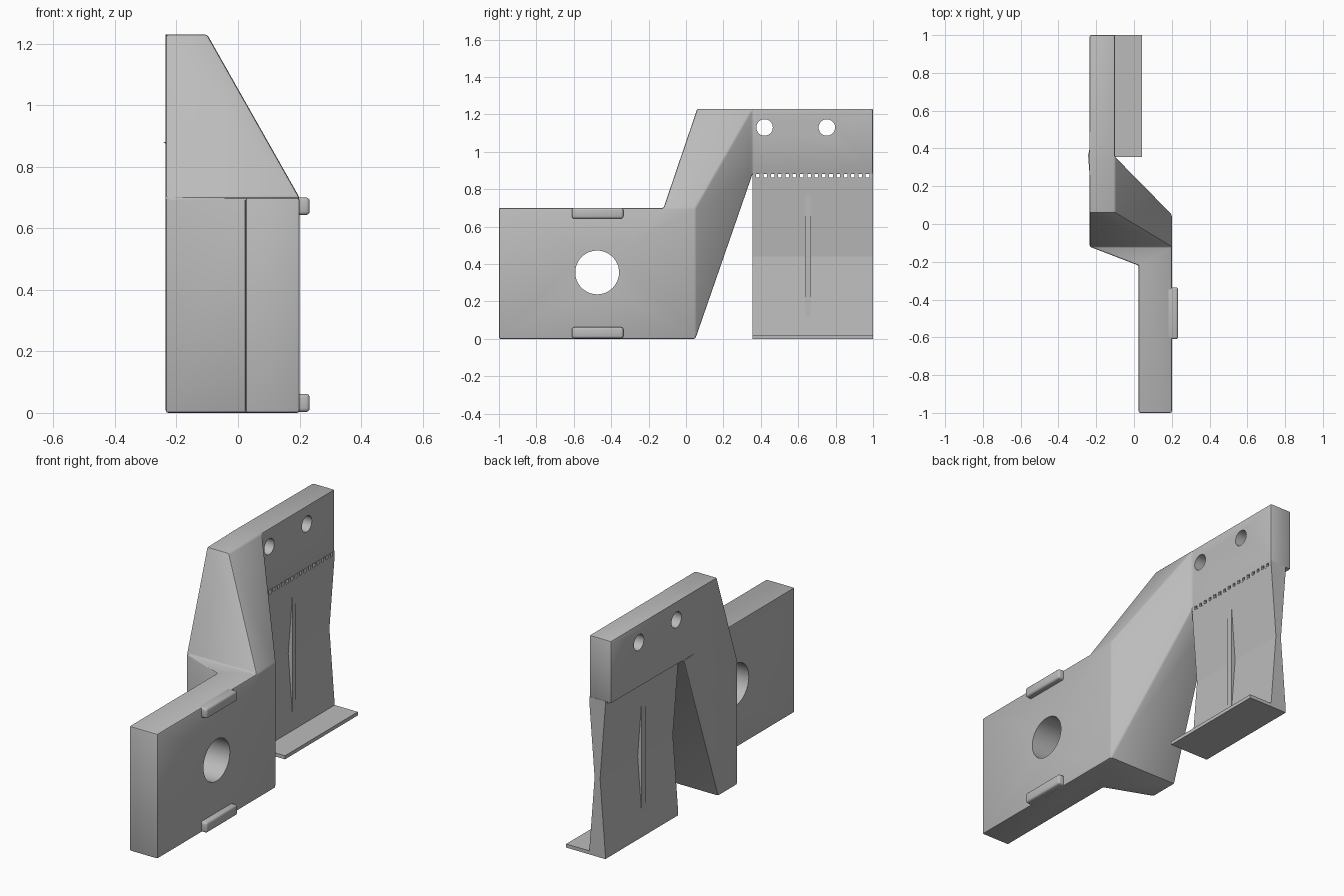
import bpy, bmesh, math
from mathutils import Matrix, Vector

cube = bpy.data.objects.get("Cube")
if cube:
    bpy.data.objects.remove(cube)

grey = bpy.data.materials.new("light_grey")
grey.use_nodes = True
COLOUR = (0.5, 0.5, 0.5, 1)
grey.diffuse_color = COLOUR
grey.node_tree.nodes["Principled BSDF"].inputs["Base Color"].default_value = COLOUR


def make_object(name, bm):
    bmesh.ops.recalc_face_normals(bm, faces=bm.faces)
    mesh = bpy.data.meshes.new(name)
    bm.to_mesh(mesh)
    bm.free()
    mesh.materials.append(grey)
    obj = bpy.data.objects.new(name, mesh)
    bpy.context.collection.objects.link(obj)
    return obj


def add_box(bm, xs, ys, zs):
    size = [b - a for a, b in (xs, ys, zs)]
    mid = [(a + b) / 2 for a, b in (xs, ys, zs)]
    bmesh.ops.create_cube(bm, size=1, matrix=Matrix.Translation(mid) @ Matrix.Diagonal((*size, 1)))


def box(name, xs, ys, zs):
    bm = bmesh.new()
    add_box(bm, xs, ys, zs)
    return make_object(name, bm)


def prism(name, points, offset):
    """Extrude a closed 3D outline along an offset."""
    bm = bmesh.new()
    face = bm.faces.new([bm.verts.new(p) for p in points])
    new = bmesh.ops.extrude_face_region(bm, geom=[face])["geom"]
    bmesh.ops.translate(bm, vec=offset, verts=[v for v in new if isinstance(v, bmesh.types.BMVert)])
    return make_object(name, bm)


def apply_modifier(obj, kind, **settings):
    mod = obj.modifiers.new(kind.lower(), kind)
    for key, value in settings.items():
        setattr(mod, key, value)
    bpy.context.view_layer.objects.active = obj
    bpy.ops.object.modifier_apply(modifier=mod.name)


def combine(obj, other, operation):
    apply_modifier(obj, "BOOLEAN", object=other, operation=operation, solver="EXACT")
    bpy.data.objects.remove(other)


def shade(obj):
    bpy.ops.object.select_all(action="DESELECT")
    obj.select_set(True)
    bpy.context.view_layer.objects.active = obj
    bpy.ops.object.shade_smooth_by_angle(angle=math.radians(30))


# Main dimensions
LEFT, RIGHT, UPPER_RIGHT = -0.235, 0.2, -0.1
LOW, HIGH, UNDER = 0.7, 1.23, 0.88
FRONT, BEND, JOIN = -0.12, 0.05, 0.355

# Slanted transition, the hull of its corner points
bm = bmesh.new()
corners = [(x, y, 0) for x in (LEFT, RIGHT) for y in (FRONT, BEND)]
corners += [(LEFT, FRONT, LOW), (RIGHT, FRONT, LOW), (RIGHT, BEND, LOW)]
for x in (LEFT, UPPER_RIGHT):
    corners += [(x, 0.06, HIGH), (x, JOIN, HIGH), (x, JOIN, UNDER)]
for c in corners:
    bm.verts.new(c)
bmesh.ops.convex_hull(bm, input=bm.verts)
bracket = make_object("bracket_body", bm)

# Front plate with its angled shoulder, and the rear upper plate
outline = [(LEFT, FRONT), (0.025, -0.22), (0.025, -1), (RIGHT, -1), (RIGHT, -0.05), (LEFT, -0.05)]
combine(bracket, prism("front_plate", [(x, y, 0) for x, y in outline], (0, 0, LOW)), "UNION")
combine(bracket, box("upper_plate", (LEFT, UPPER_RIGHT), (0.25, 1), (UNDER, HIGH)), "UNION")

# Clean the joined surface and round its edges
bm = bmesh.new()
bm.from_mesh(bracket.data)
bmesh.ops.remove_doubles(bm, verts=bm.verts, dist=0.001)
bmesh.ops.dissolve_limit(bm, angle_limit=math.radians(2), verts=bm.verts, edges=bm.edges)
bm.to_mesh(bracket.data)
bm.free()
apply_modifier(bracket, "BEVEL", width=0.008, segments=2, limit_method="ANGLE", angle_limit=math.radians(25))

# Large front hole and two small mounting holes
for y, z, radius in ((-0.475, 0.355, 0.117), (0.42, 1.13, 0.044), (0.753, 1.13, 0.044)):
    bm = bmesh.new()
    bmesh.ops.create_cone(bm, cap_ends=True, segments=48, radius1=radius, radius2=radius, depth=2,
                          matrix=Matrix.Translation((0, y, z)) @ Matrix.Rotation(math.pi / 2, 4, "Y"))
    cutter = make_object("hole_cutter", bm)
    cutter.hide_render = True
    combine(bracket, cutter, "DIFFERENCE")
shade(bracket)

# Clips on the outer face of the front plate
for name, zs in (("lower_clip", (0.003, 0.062)), ("upper_clip", (0.643, 0.7))):
    clip = box(name, (0.17, 0.233), (-0.61, -0.335), zs)
    apply_modifier(clip, "BEVEL", width=0.012, segments=3)
    shade(clip)

# Waisted support wall under the upper plate
MID, HALF, WAIST, TOP = -0.15, 0.05, 0.017, 0.862
profile = [(-HALF, 0), (HALF, 0), (HALF, 0.02), (WAIST, 0.44), (HALF, TOP),
           (-HALF, TOP), (-WAIST, 0.44), (-HALF, 0.02)]
prism("support_wall", [(MID + x, JOIN, z) for x, z in profile], (0, 1 - JOIN, 0))
box("support_rib", (MID - 0.042, MID + 0.042), (0.635, 0.667), (0.1, 0.78))
box("support_foot", (MID - HALF, 0.043), (JOIN, 1), (0, 0.02))

# Row of break-away teeth between the wall and the plate
bm = bmesh.new()
COUNT = 17
pitch = (1 - JOIN - 0.02) / (COUNT - 1)
for i in range(COUNT):
    y = JOIN + i * pitch
    add_box(bm, (MID - HALF, MID + HALF), (y, y + 0.02), (TOP - 0.005, UNDER + 0.005))
make_object("support_teeth", bm)
